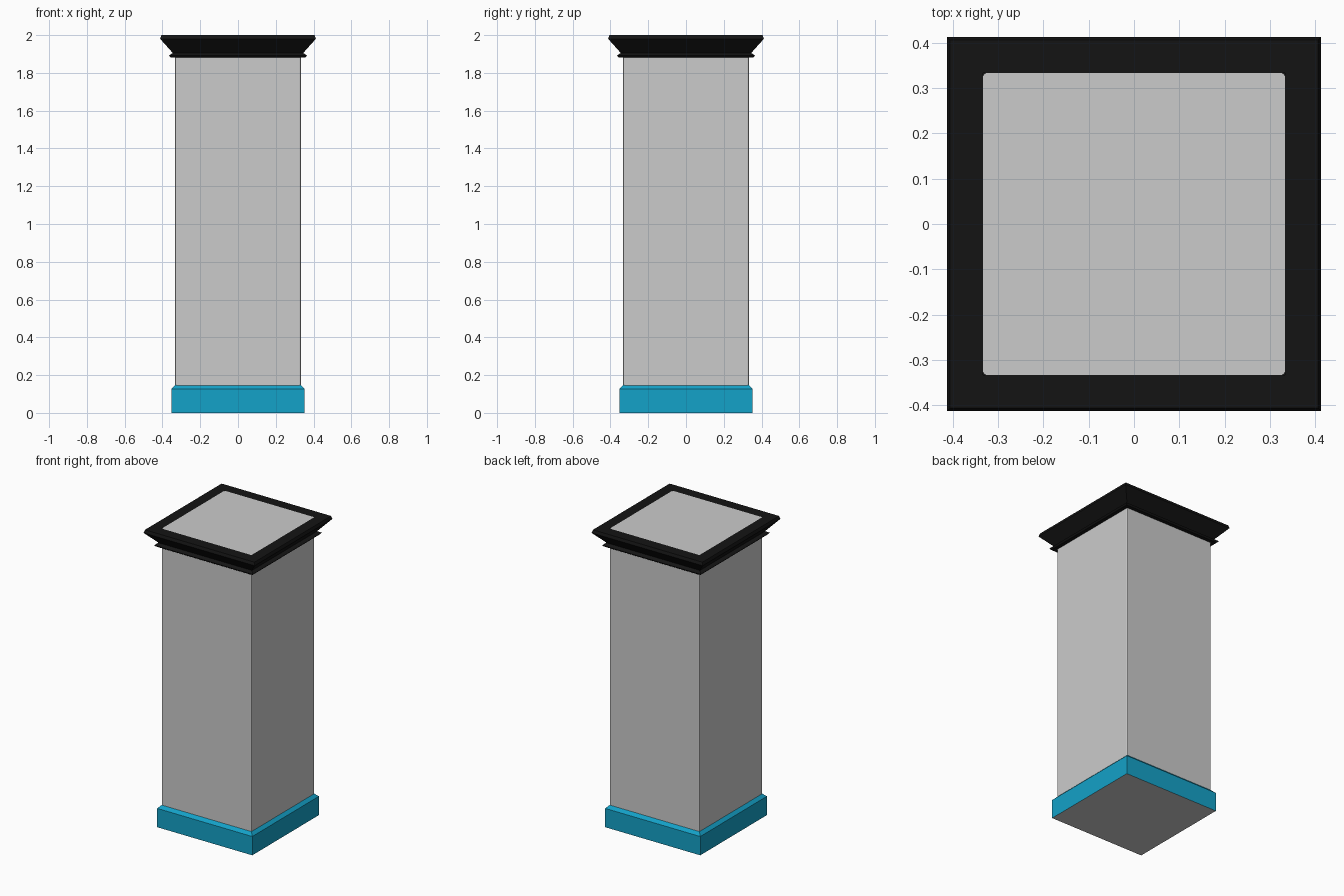
import bpy, bmesh

if "Cube" in bpy.data.objects:
    bpy.data.objects.remove(bpy.data.objects["Cube"])


def paint(obj, color):
    mat = bpy.data.materials.new(obj.name + "_paint")
    mat.diffuse_color = (*color, 1)
    mat.use_nodes = True
    mat.node_tree.nodes["Principled BSDF"].inputs["Base Color"].default_value = mat.diffuse_color
    obj.data.materials.append(mat)


def square_loft(name, profile, cap_start=False, cap_end=False):
    """Sweep a (half_width, z) profile around a square."""
    bm = bmesh.new()
    rings = [[bm.verts.new((sx * r, sy * r, z))
              for sx, sy in ((-1, -1), (1, -1), (1, 1), (-1, 1))]
             for r, z in profile]
    for lo, hi in zip(rings, rings[1:]):
        for i in range(4):
            j = (i + 1) % 4
            bm.faces.new((lo[i], lo[j], hi[j], hi[i]))
    if cap_start:
        bm.faces.new(rings[0][::-1])
    if cap_end:
        bm.faces.new(rings[-1])
    # soften only the upright corners of a plain shaft
    if cap_start and cap_end:
        upright = [e for e in bm.edges
                   if abs(e.verts[0].co.z - e.verts[1].co.z) > 0.5]
        bmesh.ops.bevel(bm, geom=upright, offset=0.007, segments=2,
                        profile=0.5, affect='EDGES')
    mesh = bpy.data.meshes.new(name)
    bm.to_mesh(mesh)
    bm.free()
    obj = bpy.data.objects.new(name, mesh)
    bpy.context.collection.objects.link(obj)
    return obj


# Grey shaft, its top flush with the crown moulding
square_loft("column_shaft", [(0.333, 0.01), (0.333, 2.0)], True, True)

# Grey underside
bpy.ops.mesh.primitive_plane_add(size=0.706)
plate = bpy.context.object
plate.name = "bottom_plate"
plate.data.flip_normals()

# Teal skirting with a chamfered top edge
skirting = square_loft("base_skirting",
                       [(0.353, 0), (0.353, 0.126), (0.331, 0.148)])
paint(skirting, (0.007, 0.36, 0.58))

# Black crown moulding: small lip, flared slope, tip and flat top
crown = square_loft("crown_moulding",
                    [(0.331, 1.882), (0.357, 1.882), (0.366, 1.892),
                     (0.345, 1.905), (0.412, 1.985), (0.412, 1.975),
                     (0.405, 2.0), (0.333, 2.0)][:4]
                    + [(0.412, 1.98), (0.406, 2.0), (0.333, 2.0)])
paint(crown, (0.007, 0.007, 0.007))
